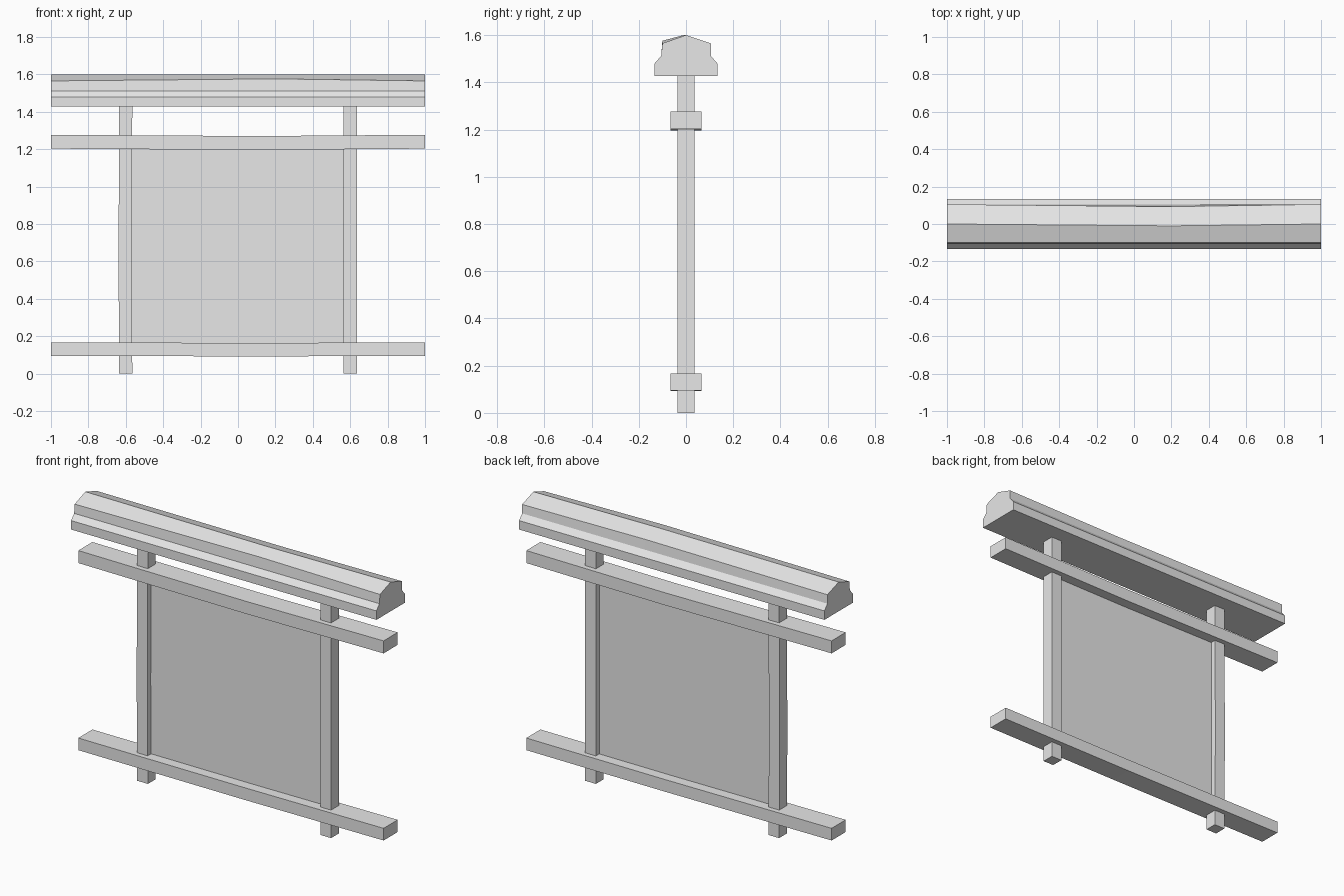
import bpy, bmesh
from mathutils import Vector

cube = bpy.data.objects.get("Cube")
if cube:
    bpy.data.objects.remove(cube, do_unlink=True)

# One plain grey for the whole frame
grey = bpy.data.materials.new("pale grey")
grey.use_nodes = True
colour = (0.8, 0.8, 0.8, 1)
grey.diffuse_color = colour
grey.node_tree.nodes["Principled BSDF"].inputs["Base Color"].default_value = colour


def loft(name, rings):
    """Skin equal-length rings of points and cap both ends."""
    bm = bmesh.new()
    loops = [[bm.verts.new(p) for p in ring] for ring in rings]
    n = len(loops[0])
    for a, b in zip(loops, loops[1:]):
        for i in range(n):
            j = (i + 1) % n
            bm.faces.new((a[i], a[j], b[j], b[i]))
    bm.faces.new(loops[0])
    bm.faces.new(loops[-1])
    bmesh.ops.recalc_face_normals(bm, faces=bm.faces)
    mesh = bpy.data.meshes.new(name)
    bm.to_mesh(mesh)
    bm.free()
    mesh.materials.append(grey)
    obj = bpy.data.objects.new(name, mesh)
    bpy.context.collection.objects.link(obj)
    return obj


def rect(a, b):
    return [(-a, -b), (a, -b), (a, b), (-a, b)]


def beam(name, bottom, top, sag):
    """Horizontal rail with a slightly sagging middle."""
    half = (top - bottom) / 2
    mid = bottom + half
    rings = [[Vector((x, y, mid + z - drop)) for y, z in rect(0.066, half)]
             for x, drop in ((-1, 0), (0.1, sag), (1, 0))]
    return loft(name, rings)


# Uprights, the right one very slightly bowed
for name, x, bow in (("right_post", -0.6, -0.004), ("left_post", 0.6, 0)):
    loft(name, [[Vector((x + shift + px, py, z)) for px, py in rect(0.035, 0.036)]
                for z, shift in ((0, 0), (0.6, bow), (1.45, 0))])

# Crossing rails
beam("lower_rail", 0.095, 0.167, 0.003)
beam("upper_rail", 1.203, 1.277, 0.007)

# Thin infill board between posts and rails
loft("panel", [[Vector((px, py, z)) for px, py in rect(0.58, 0.004)]
               for z in (0.14, 1.22)])

# Ridged cap with stepped eaves, hewn a little unevenly in the middle
end_profile = [(-0.133, 1.427), (0.133, 1.427), (0.133, 1.48), (0.105, 1.512),
               (0.105, 1.565), (0, 1.6), (-0.1, 1.565), (-0.105, 1.512),
               (-0.133, 1.48)]
mid_profile = list(end_profile)
mid_profile[4:7] = [(0.093, 1.567), (-0.01, 1.6), (-0.1, 1.576)]
loft("roof_cap", [[Vector((x, y, z)) for y, z in profile]
                  for x, profile in ((-1, end_profile), (0.2, mid_profile),
                                     (1, end_profile))])
